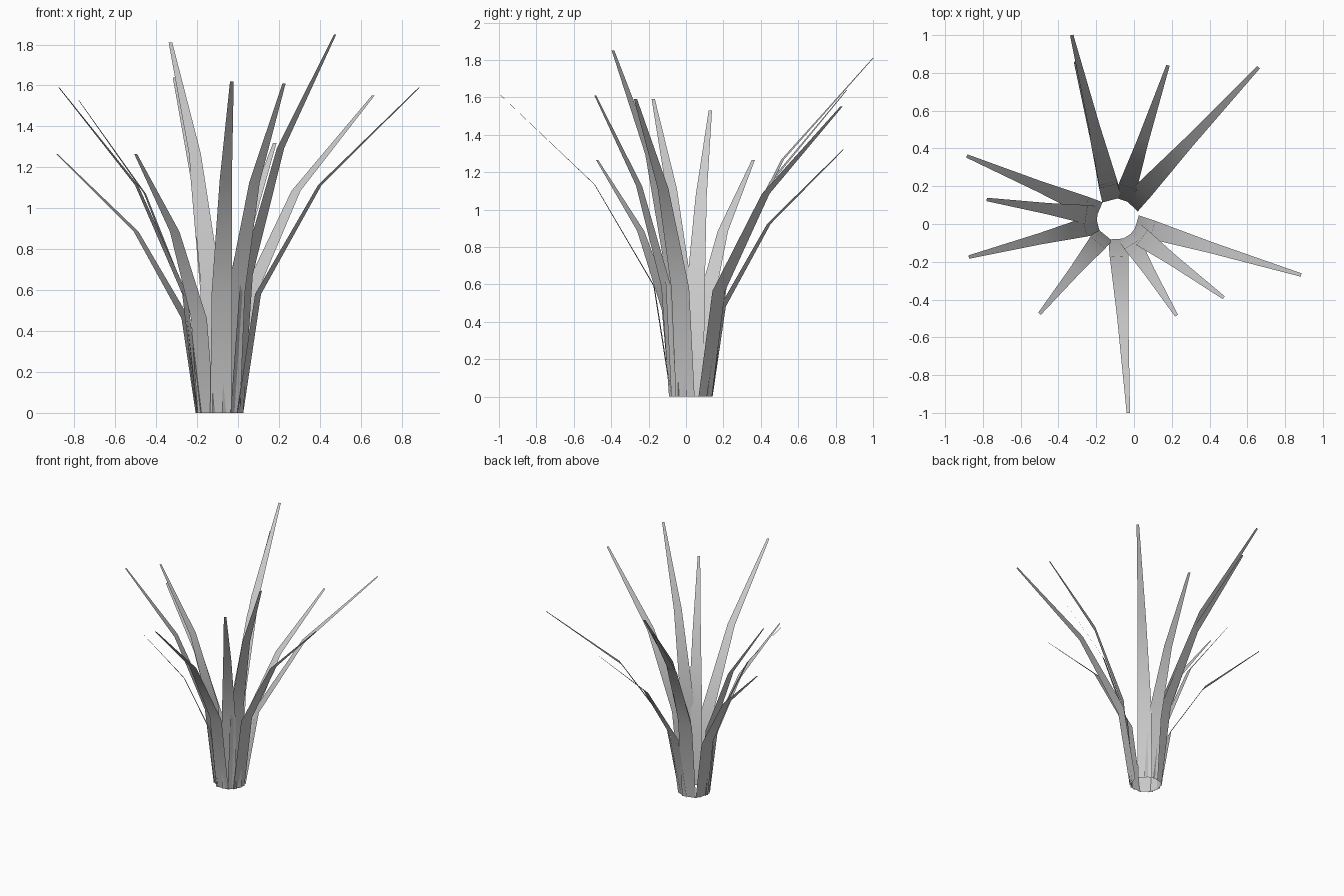
import bpy
from mathutils import Vector

if "Cube" in bpy.data.objects:
    bpy.data.objects.remove(bpy.data.objects["Cube"])

# Tuft centre and base ring radius
CENTRE = Vector((-0.09, 0.026, 0))
RADIUS = 0.105

# Blade profile: (outward fraction, height fraction, width)
PROFILE = [(0.0, 0.0, 0.105), (0.10, 0.365, 0.10), (0.445, 0.70, 0.06), (1.0, 1.0, 0.018)]

# Tip of each blade
TIPS = [
    (-0.33, 1.00, 1.81), (-0.31, 0.86, 1.64), (0.18, 0.84, 1.32), (0.66, 0.83, 1.55),
    (-0.885, 0.36, 1.265), (-0.78, 0.13, 1.53), (-0.875, -0.175, 1.59), (-0.50, -0.475, 1.265),
    (-0.03, -1.00, 1.62), (0.225, -0.485, 1.61), (0.475, -0.39, 1.85), (0.885, -0.27, 1.59),
]


def grass_blade(name, tip):
    """Flat tapering strip that arches outward from the ring to its tip."""
    out = Vector((tip[0], tip[1], 0)) - CENTRE
    reach = out.length - RADIUS
    out.normalize()
    side = Vector((-out.y, out.x, 0))
    verts = []
    for along, up, width in PROFILE:
        mid = CENTRE + out * (RADIUS + reach * along)
        mid.z = tip[2] * up
        verts += [mid - side * width / 2, mid + side * width / 2]
    faces = [(2 * i, 2 * i + 1, 2 * i + 3, 2 * i + 2) for i in range(len(PROFILE) - 1)]
    mesh = bpy.data.meshes.new(name)
    mesh.from_pydata(verts, [], faces)
    mesh.shade_smooth()
    obj = bpy.data.objects.new(name, mesh)
    bpy.context.collection.objects.link(obj)


# Twelve blades around the ring
for n, tip in enumerate(TIPS, 1):
    grass_blade(f"grass_blade_{n:02d}", tip)
